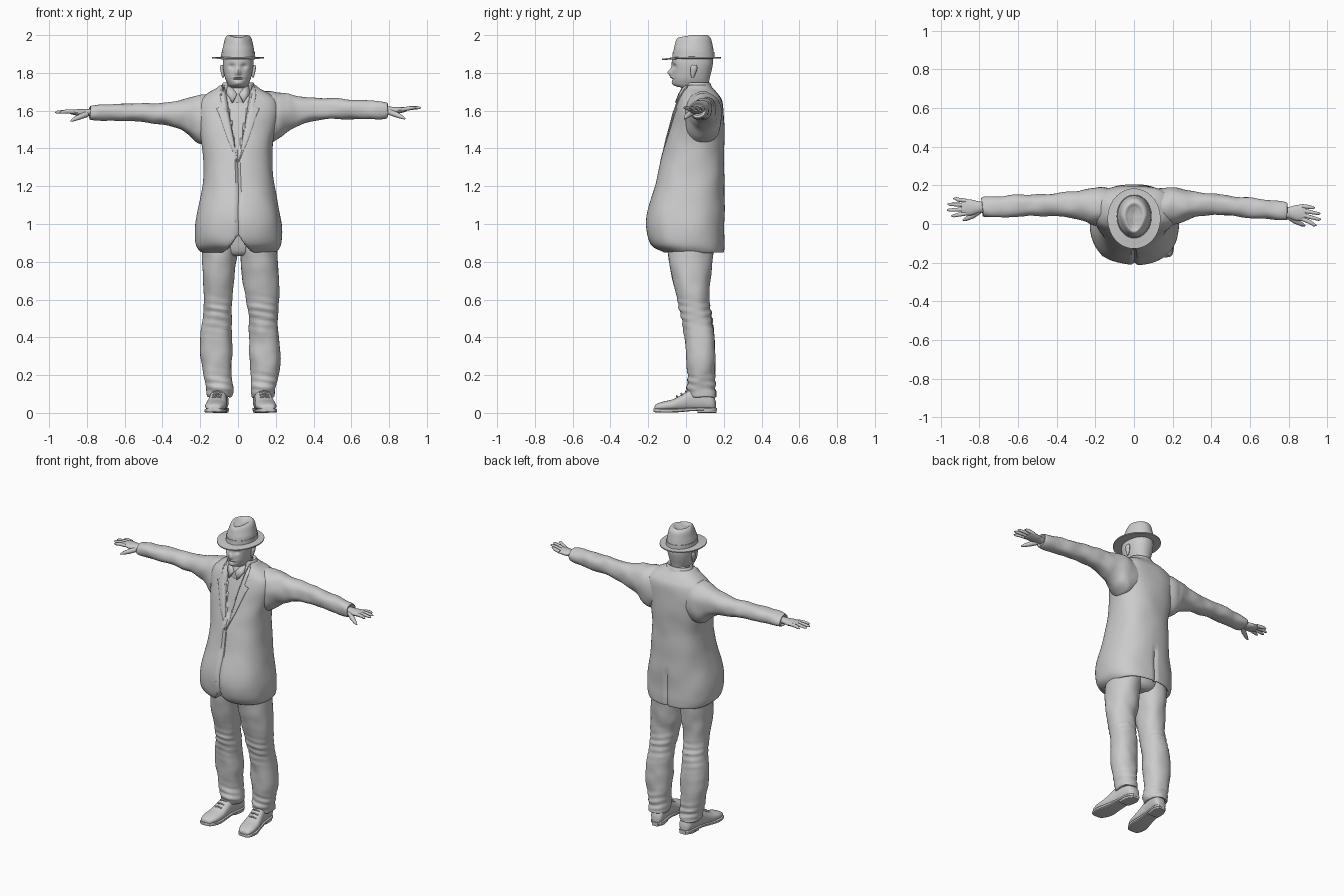
import bpy, bmesh, math
from mathutils import Vector, noise
from mathutils.bvhtree import BVHTree

grey = bpy.data.materials.new("plain_grey")
grey.diffuse_color = (0.6, 0.6, 0.6, 1)


def add_object(name, bm, angle=40):
    bmesh.ops.recalc_face_normals(bm, faces=bm.faces)
    me = bpy.data.meshes.new(name)
    bm.to_mesh(me)
    bm.free()
    me.materials.append(grey)
    ob = bpy.data.objects.new(name, me)
    bpy.context.collection.objects.link(ob)
    bpy.ops.object.select_all(action='DESELECT')
    ob.select_set(True)
    bpy.context.view_layer.objects.active = ob
    bpy.ops.object.shade_smooth_by_angle(angle=math.radians(angle))
    return ob


def spline(keys, steps):
    """Catmull-Rom through rows of numbers"""
    out, n = [], len(keys)
    for i in range(n - 1):
        rows = [keys[max(i - 1, 0)], keys[i], keys[i + 1], keys[min(i + 2, n - 1)]]
        for s in range(steps):
            t = s / steps
            out.append([0.5 * (2*b + (c - a)*t + (2*a - 5*b + 4*c - d)*t*t + (3*b - a - 3*c + d)*t**3)
                        for a, b, c, d in zip(*rows)])
    return out + [list(keys[-1])]


def loft(name, axis, keys, segs=32, steps=4, power=2.0, rule=None, angle=40):
    """Skin rounded rings; each key is (position, lo1, hi1, lo2, hi2) across the axis"""
    bm, rings = bmesh.new(), []
    for t, a, b, c, d in (spline(keys, steps) if steps > 1 else keys):
        ring = []
        for k in range(segs):
            w = 2 * math.pi * k / segs
            cu, su = math.cos(w), math.sin(w)
            u = (a + b)/2 + (b - a)/2 * math.copysign(abs(cu)**(2/power), cu)
            v = (c + d)/2 + (d - c)/2 * math.copysign(abs(su)**(2/power), su)
            p = Vector({'x': (t, u, v), 'y': (u, t, v), 'z': (u, v, t)}[axis])
            ring.append(bm.verts.new(rule(p) if rule else p))
        rings.append(ring)
    for r, q in zip(rings, rings[1:]):
        for k in range(segs):
            m = (k + 1) % segs
            bm.faces.new((r[k], r[m], q[m], q[k]))
    bm.faces.new(rings[0])
    bm.faces.new(rings[-1])
    return add_object(name, bm, angle)


def tube(name, pts, radii, segs=10):
    """Tapered round tube along points, with rounded tip"""
    bm, rings = bmesh.new(), []
    pts = [Vector(p) for p in pts]
    for i, (p, r) in enumerate(zip(pts, radii)):
        d = (pts[min(i + 1, len(pts) - 1)] - pts[max(i - 1, 0)]).normalized()
        u = d.cross(Vector((0.1, 0.2, 1))).normalized()
        v = d.cross(u)
        rings.append([bm.verts.new(p + r*(u*math.cos(2*math.pi*k/segs) + v*math.sin(2*math.pi*k/segs)))
                      for k in range(segs)])
    for r, q in zip(rings, rings[1:]):
        for k in range(segs):
            m = (k + 1) % segs
            bm.faces.new((r[k], r[m], q[m], q[k]))
    bm.faces.new(rings[0])
    bm.faces.new(rings[-1])
    return add_object(name, bm)


def wrinkle(p, amount, scale=11):
    return p + noise.noise_vector(p * scale) * amount


# Jacket: hollow hem, rounded front corners, closing groove and sunken neck opening
def jacket_rule(p):
    ax, front = abs(p.x), p.y < 0.02
    if front and p.z < 0.96:
        p.z = max(p.z, 0.85 + 0.1 * max(0, 1 - ax / 0.085)**1.6)
    if front and ax < 0.006 and 0.9 < p.z < 1.34:
        p.y += 0.012
    if front and p.z > 1.33 and ax < (p.z - 1.33) * 0.2:
        p.y += min(0.02, 0.2 * (p.z - 1.33))
    if p.y > 0.17 and ax < 0.008 and p.z < 1.08:
        p.y -= 0.01
    return wrinkle(p, 0.005, 8)


jacket_keys = [
    (0.95, -0.18, 0.18, -0.09, 0.17), (0.87, -0.18, 0.18, -0.10, 0.18), (0.85, -0.185, 0.19, -0.115, 0.19),
    (0.853, -0.20, 0.205, -0.13, 0.20), (0.89, -0.222, 0.228, -0.185, 0.203), (0.96, -0.228, 0.232, -0.207, 0.203),
    (1.05, -0.218, 0.222, -0.206, 0.203), (1.2, -0.188, 0.195, -0.168, 0.202), (1.32, -0.182, 0.182, -0.135, 0.202),
    (1.42, -0.192, 0.185, -0.112, 0.202), (1.52, -0.21, 0.205, -0.085, 0.204), (1.6, -0.22, 0.22, -0.062, 0.20),
    (1.655, -0.205, 0.21, -0.045, 0.19), (1.69, -0.16, 0.17, -0.03, 0.168), (1.715, -0.115, 0.12, -0.02, 0.145),
    (1.735, -0.085, 0.088, -0.01, 0.125), (1.72, -0.06, 0.06, 0.0, 0.11)]
jacket = loft("jacket", 'z', jacket_keys, segs=128, steps=6, power=2.35, rule=jacket_rule)

# Lapels laid over the chest
tree = BVHTree.FromObject(jacket, bpy.context.evaluated_depsgraph_get())
lapel = [(1.33, 0.002, 0.006), (1.45, 0.022, 0.055), (1.58, 0.045, 0.10), (1.61, 0.05, 0.115),
         (1.625, 0.052, 0.085), (1.68, 0.062, 0.095), (1.725, 0.07, 0.09)]
for s, side in ((-1, "right"), (1, "left")):
    bm, rows = bmesh.new(), []
    for z, a, b in lapel:
        row = []
        for k in range(7):
            x = s * (a + (b - a) * k / 6)
            hit = tree.ray_cast(Vector((x, -1, z)), Vector((0, 1, 0)))[0]
            row.append(bm.verts.new((x, (hit.y if hit else 0.03) - 0.007, z)))
        rows.append(row)
    for r, q in zip(rows, rows[1:]):
        for k in range(6):
            bm.faces.new((r[k], r[k+1], q[k+1], q[k]))
    ob = add_object(side + "_lapel", bm)
    ob.modifiers.new("thickness", 'SOLIDIFY').thickness = 0.006

# Jacket collar behind the neck and shirt collar with two points
loft("jacket_collar", 'z', [(1.68, -0.11, 0.115, 0.0, 0.16), (1.72, -0.092, 0.095, -0.005, 0.14),
                            (1.75, -0.078, 0.08, 0.0, 0.125), (1.74, -0.06, 0.06, 0.01, 0.115)], segs=40)
loft("shirt_collar", 'z', [(1.64, -0.06, 0.06, -0.038, 0.1), (1.69, -0.062, 0.062, -0.035, 0.11),
                           (1.735, -0.06, 0.06, -0.016, 0.12), (1.75, -0.056, 0.056, 0.0, 0.118)], segs=40)
for s, side in ((-1, "right"), (1, "left")):
    bm = bmesh.new()
    bm.faces.new([bm.verts.new(p) for p in ((s*0.006, -0.04, 1.69), (s*0.03, -0.058, 1.645),
                                           (s*0.062, -0.025, 1.69), (s*0.058, -0.0, 1.735), (s*0.03, -0.022, 1.72))])
    ob = add_object(side + "_collar_point", bm)
    ob.modifiers.new("thickness", 'SOLIDIFY').thickness = 0.008

# Sleeves
sleeve_right = [(-0.10, 0.0, 0.18, 1.44, 1.68), (-0.17, -0.01, 0.19, 1.42, 1.69), (-0.215, -0.005, 0.185, 1.43, 1.685),
                (-0.26, 0.015, 0.177, 1.475, 1.672), (-0.32, 0.03, 0.168, 1.51, 1.652), (-0.42, 0.042, 0.157, 1.53, 1.64),
                (-0.55, 0.04, 0.152, 1.543, 1.64), (-0.68, 0.036, 0.145, 1.548, 1.632), (-0.78, 0.036, 0.14, 1.552, 1.626),
                (-0.778, 0.055, 0.12, 1.565, 1.61)]
sleeve_left = [(0.10, 0.0, 0.18, 1.45, 1.69), (0.17, -0.01, 0.19, 1.43, 1.70), (0.215, -0.002, 0.187, 1.45, 1.697),
               (0.26, 0.015, 0.177, 1.49, 1.69), (0.32, 0.035, 0.168, 1.52, 1.675), (0.42, 0.045, 0.155, 1.548, 1.668),
               (0.55, 0.038, 0.14, 1.555, 1.662), (0.68, 0.025, 0.125, 1.555, 1.655), (0.785, 0.018, 0.112, 1.558, 1.645),
               (0.783, 0.035, 0.095, 1.575, 1.63)]
for name, keys in (("right_sleeve", sleeve_right), ("left_sleeve", sleeve_left)):
    loft(name, 'x', keys, segs=36, steps=6, power=2.2, rule=lambda p: wrinkle(p, 0.007, 14))

# Hands: palm, four fingers and thumb
for s, side, y, z, rise in ((-1, "right", 0.088, 1.59, 0.0), (1, "left", 0.06, 1.602, 0.012)):
    slope = -0.02 if s > 0 else 0.0
    loft(side + "_palm", 'x', [(s*0.75, y-0.025, y+0.025, z-0.02, z+0.02), (s*0.80, y-0.03, y+0.028, z-0.019, z+0.019),
                               (s*0.84, y-0.043, y+0.038, z-0.018, z+0.018), (s*0.88, y-0.043, y+0.04, z-0.01, z+0.016),
                               (s*0.893, y-0.035, y+0.032, z-0.004, z+0.012)], segs=20)
    for i, tip in enumerate((0.945, 0.968, 0.965, 0.935)):
        fy = y - 0.034 + 0.022 * i
        end = fy + (i - 1.5) * 0.008 + slope
        tube(f"{side}_finger_{i+1}", [(s*0.87, fy, z+0.004), (s*0.91, (fy+end)/2, z+0.005+rise*0.5),
                                      (s*(tip-0.012), end, z+0.002+rise), (s*tip, end, z+rise)],
             (0.011, 0.0105, 0.008, 0.003))
    tube(side + "_thumb", [(s*0.80, y-0.02, z-0.008), (s*0.835, y-0.045, z-0.022),
                           (s*0.868, y-0.062, z-0.036), (s*0.885, y-0.068, z-0.045)], (0.016, 0.015, 0.0105, 0.004))

# Trousers, with cuffs and creased knees
legs = {
    "right": [(0.96, -0.17, 0.02, -0.09, 0.15), (0.85, -0.19, -0.005, -0.095, 0.142), (0.72, -0.185, -0.018, -0.075, 0.13),
              (0.6, -0.18, -0.03, -0.045, 0.122), (0.52, -0.182, -0.035, -0.028, 0.135), (0.42, -0.198, -0.033, -0.01, 0.148),
              (0.32, -0.202, -0.03, 0.0, 0.155), (0.2, -0.185, -0.036, 0.01, 0.155), (0.13, -0.168, -0.025, 0.005, 0.158),
              (0.085, -0.16, -0.038, 0.02, 0.162), (0.09, -0.14, -0.06, 0.04, 0.14)],
    "left": [(0.96, -0.02, 0.19, -0.09, 0.15), (0.85, 0.005, 0.208, -0.095, 0.142), (0.72, 0.022, 0.215, -0.075, 0.13),
             (0.6, 0.042, 0.218, -0.045, 0.122), (0.52, 0.055, 0.212, -0.028, 0.135), (0.42, 0.06, 0.215, -0.01, 0.148),
             (0.3, 0.06, 0.228, 0.0, 0.155), (0.2, 0.068, 0.212, 0.01, 0.155), (0.13, 0.07, 0.195, 0.005, 0.158),
             (0.085, 0.075, 0.195, 0.02, 0.162), (0.09, 0.1, 0.17, 0.04, 0.14)]}


def leg_rule(p):
    knee = math.exp(-((p.z - 0.52) / 0.08)**2) + math.exp(-((p.z - 0.15) / 0.06)**2)
    return wrinkle(p, 0.006, 12) + Vector((0, 1, 0)) * (0.004 * knee * math.sin(p.z * 150 + p.x * 25))


for side, keys in legs.items():
    loft(side + "_trouser_leg", 'z', keys, segs=40, steps=8, power=2.2, rule=leg_rule)
loft("trouser_seat", 'z', [(0.83, -0.07, 0.08, -0.05, 0.11), (0.86, -0.13, 0.14, -0.08, 0.14),
                           (0.97, -0.18, 0.18, -0.1, 0.16)], segs=32)

# Shoes: upper, laces, sole and heel, splayed slightly outward
for s, side, cx in ((-1, "right", 0.098), (1, "left", 0.127)):
    def band(y, w, lo, hi, c=cx, g=s):
        m = g * (c + 0.12 * (0.08 - y))
        return (y, m - w, m + w, lo, hi)
    loft(side + "_shoe", 'y', [band(-0.168, 0.012, 0.015, 0.025), band(-0.16, 0.036, 0.012, 0.045), band(-0.12, 0.052, 0.01, 0.06),
                               band(-0.07, 0.055, 0.01, 0.072), band(-0.02, 0.05, 0.01, 0.098), band(0.03, 0.045, 0.01, 0.128),
                               band(0.09, 0.044, 0.01, 0.13), band(0.14, 0.04, 0.01, 0.1), band(0.158, 0.02, 0.015, 0.06)],
         segs=28, power=2.3)
    loft(side + "_sole", 'y', [band(-0.172, 0.015, 0.006, 0.024), band(-0.16, 0.042, 0.003, 0.024), band(-0.1, 0.059, 0.001, 0.022),
                               band(-0.03, 0.05, 0.004, 0.024), band(0.04, 0.044, 0.01, 0.028), band(0.13, 0.044, 0.01, 0.028),
                               band(0.163, 0.022, 0.012, 0.026)], segs=24, power=5)
    loft(side + "_heel", 'y', [band(0.06, 0.038, 0, 0.02), band(0.12, 0.043, 0, 0.02), band(0.162, 0.022, 0, 0.02)],
         segs=24, power=6)
    for i in range(3):
        y, z = -0.045 + 0.024 * i, 0.089 + 0.013 * i
        m = s * (cx + 0.12 * (0.08 - y))
        tube(f"{side}_lace_{i+1}", [(m-0.024, y, z-0.007), (m, y-0.004, z), (m+0.024, y, z-0.007)], (0.005,)*3, 8)


# Head: eye sockets, nose and mouth shaped into the face
def face_rule(p):
    if p.y < 0.0:
        ax, g = abs(p.x), lambda d, w: math.exp(-(d / w)**2)
        p.y += 0.014 * g(ax - 0.033, 0.018) * g(p.z - 1.835, 0.014)
        p.y -= 0.024 * g(ax, 0.011 + max(0, 1.84 - p.z) * 0.08) * g(p.z - 1.802, 0.02)
        p.y += 0.007 * g(ax, 0.028) * g(p.z - 1.767, 0.004)
        p.y -= 0.006 * g(ax, 0.025) * g(p.z - 1.775, 0.006)
        p.y -= 0.006 * g(ax, 0.02) * g(p.z - 1.745, 0.01)
    return p


loft("head", 'z', [(1.68, -0.055, 0.055, -0.01, 0.11), (1.715, -0.054, 0.054, -0.012, 0.115), (1.73, -0.05, 0.05, -0.055, 0.118),
                   (1.742, -0.056, 0.056, -0.068, 0.12), (1.77, -0.068, 0.068, -0.074, 0.125), (1.81, -0.077, 0.077, -0.074, 0.135),
                   (1.85, -0.08, 0.082, -0.076, 0.142), (1.9, -0.078, 0.08, -0.07, 0.14)],
     segs=96, steps=8, power=2.2, rule=face_rule)
for s, side in ((-1, "right"), (1, "left")):
    loft(side + "_ear", 'z', [(1.775, s*0.079-0.004, s*0.079+0.004, 0.03, 0.04), (1.79, s*0.08-0.008, s*0.08+0.008, 0.025, 0.048),
                              (1.825, s*0.085-0.01, s*0.085+0.01, 0.023, 0.06), (1.842, s*0.085-0.006, s*0.085+0.006, 0.032, 0.055)],
         segs=16)


# Hat: curved brim, band and creased crown
def brim_rule(p):
    p.z += 0.28 * p.x**2 + 0.3 * max(0, p.y - 0.05)**2 - 0.25 * min(0, p.y)**2
    return p


loft("hat_brim", 'z', [(1.872, -0.075, 0.075, -0.06, 0.13), (1.872, -0.11, 0.11, -0.1, 0.16), (1.872, -0.137, 0.137, -0.128, 0.184),
                       (1.879, -0.137, 0.137, -0.128, 0.184), (1.88, -0.11, 0.11, -0.1, 0.16), (1.885, -0.08, 0.08, -0.06, 0.14)],
     segs=64, steps=1, rule=brim_rule)
loft("hat_band", 'z', [(1.875, -0.09, 0.092, -0.073, 0.152), (1.91, -0.088, 0.09, -0.07, 0.15)], segs=64, steps=1)


def crown_rule(p):
    if p.z > 1.93:
        k = (p.z - 1.93) / 0.07
        p.x *= 1 - 0.3 * k * max(0, min(1, (0.05 - p.y) / 0.1))
        p.z -= 0.014 * k * max(0, (0.03 - p.y) / 0.08)
    return p


loft("hat_crown", 'z', [(1.875, -0.087, 0.089, -0.07, 0.149), (1.91, -0.085, 0.087, -0.067, 0.147), (1.95, -0.077, 0.08, -0.06, 0.14),
                        (1.985, -0.068, 0.071, -0.052, 0.13), (2.0, -0.052, 0.055, -0.04, 0.11), (1.99, -0.032, 0.034, -0.025, 0.09),
                        (1.978, -0.004, 0.004, 0.0, 0.06)], segs=64, steps=6, rule=crown_rule)
